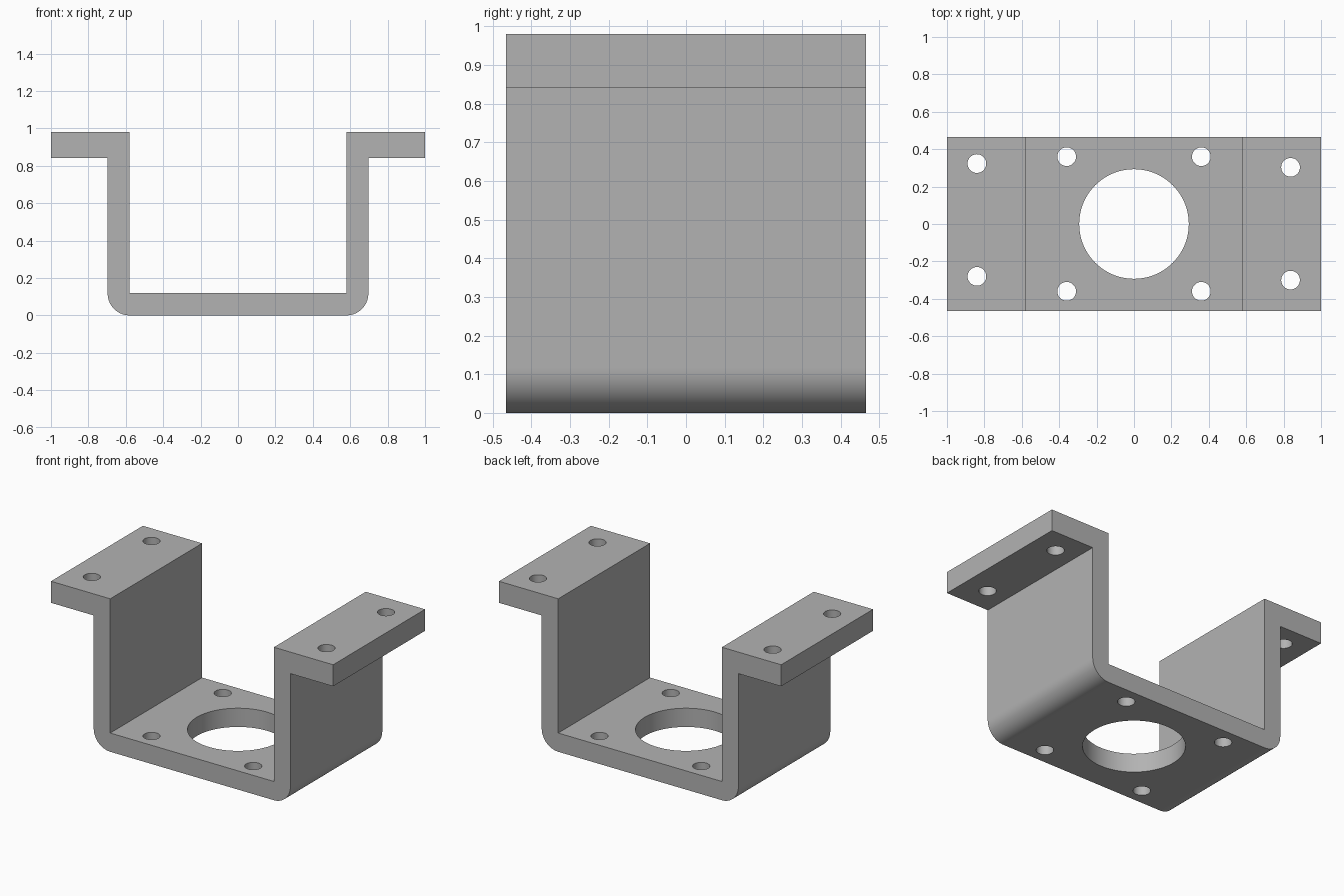
import bpy
import bmesh
from math import radians, sin, cos

cube = bpy.data.objects.get("Cube")
if cube:
    bpy.data.objects.remove(cube, do_unlink=True)

HALF_DEPTH = 0.465
INNER, OUTER = 0.58, 0.697      # wall faces in x
FLOOR, TOP, FLANGE = 0.12, 0.98, 0.842
BEND = 0.117                    # outer bend radius

# Plain grey metal
metal = bpy.data.materials.new("grey metal")
metal.use_nodes = True
grey = (0.45, 0.45, 0.45, 1)
metal.diffuse_color = grey
metal.node_tree.nodes["Principled BSDF"].inputs["Base Color"].default_value = grey

# Hat-shaped section: right half, then mirrored for the left
bend = [(OUTER - BEND + BEND * sin(radians(a)), BEND - BEND * cos(radians(a)))
        for a in range(0, 91, 6)]
half = bend + [(OUTER, FLANGE), (1, FLANGE), (1, TOP), (INNER, TOP), (INNER, FLOOR)]
section = half + [(-x, z) for x, z in reversed(half)]

bm = bmesh.new()
face = bm.faces.new([bm.verts.new((x, -HALF_DEPTH, z)) for x, z in section])
extruded = bmesh.ops.extrude_face_region(bm, geom=[face])["geom"]
bmesh.ops.translate(bm, vec=(0, 2 * HALF_DEPTH, 0),
                    verts=[v for v in extruded if isinstance(v, bmesh.types.BMVert)])
bmesh.ops.recalc_face_normals(bm, faces=bm.faces)
mesh = bpy.data.meshes.new("mounting_bracket")
bm.to_mesh(mesh)
bm.free()
bracket = bpy.data.objects.new("mounting_bracket", mesh)
bpy.context.collection.objects.link(bracket)
mesh.materials.append(metal)


def drill(name, x, y, z, radius, sides=48):
    """Cut a vertical round hole through the plate at height z."""
    bpy.ops.mesh.primitive_cylinder_add(vertices=sides, radius=radius, depth=0.3,
                                        location=(x, y, z))
    cutter = bpy.context.object
    cutter.name = name
    cutter.data.materials.append(metal)
    cutter.hide_render = True
    cutter.hide_set(True)
    cutter.display_type = 'WIRE'
    cut = bracket.modifiers.new(name, 'BOOLEAN')
    cut.operation = 'DIFFERENCE'
    cut.solver = 'EXACT'
    cut.object = cutter
    return cutter


# Central bore, four floor holes, two holes in each flange
cutters = [drill("bore_cutter", 0, 0, 0.06, 0.293, 96)]
for x in (-0.36, 0.36):
    for y in (-0.36, 0.36):
        cutters.append(drill("floor_hole_cutter", x, y, 0.06, 0.05))
for x, y in ((-0.84, 0.323), (-0.84, -0.28), (0.837, 0.303), (0.837, -0.3)):
    cutters.append(drill("flange_hole_cutter", x, y, 0.91, 0.05))

# Apply the cuts and remove the cutters
bpy.ops.object.select_all(action='DESELECT')
bpy.context.view_layer.objects.active = bracket
bracket.select_set(True)
for cut in list(bracket.modifiers):
    bpy.ops.object.modifier_apply(modifier=cut.name)
for cutter in cutters:
    bpy.data.objects.remove(cutter, do_unlink=True)

# Smooth bends and bores, crisp edges
bpy.ops.object.shade_smooth_by_angle(angle=radians(30))
